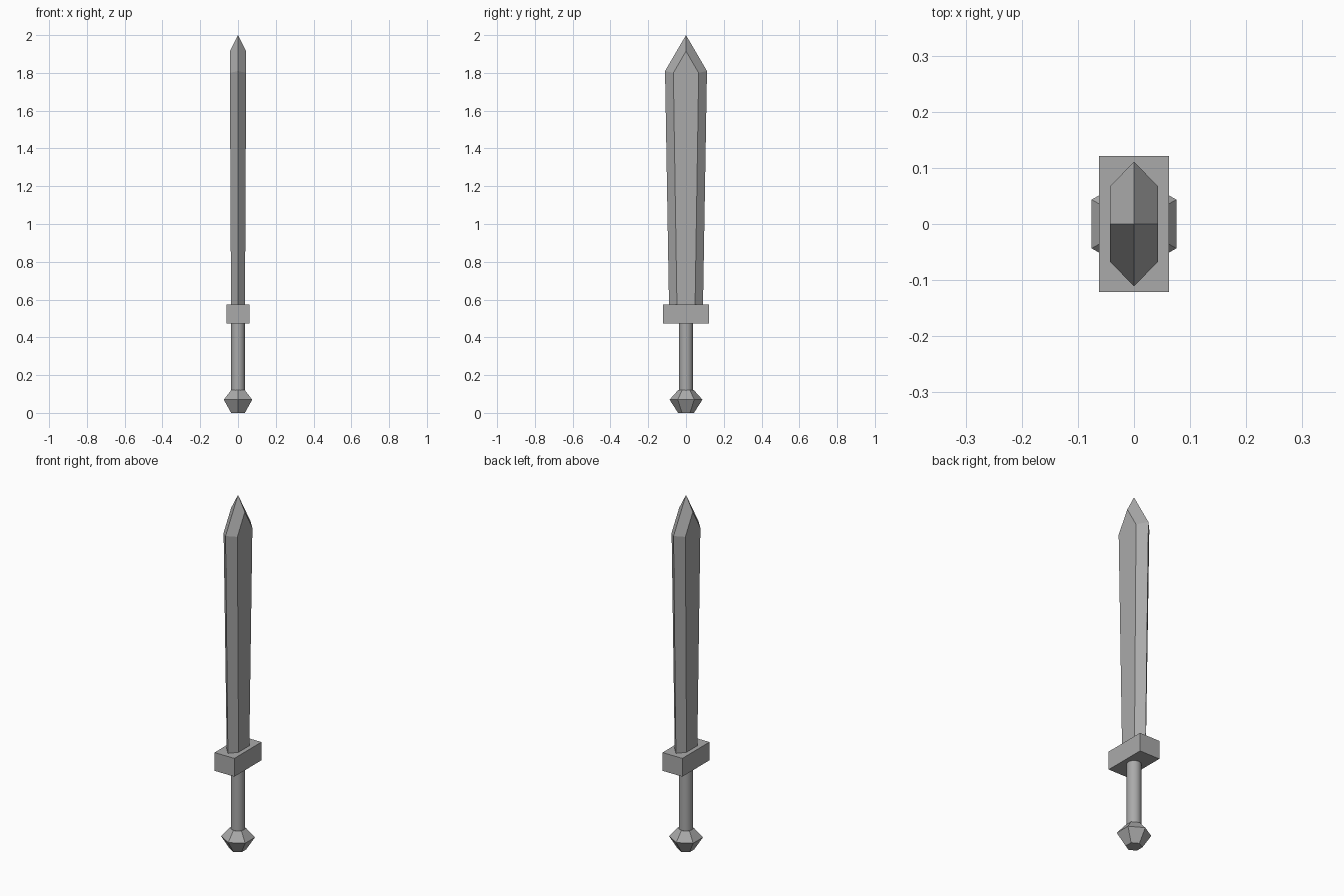
import bpy
import bmesh
from math import pi, radians

cube = bpy.data.objects.get("Cube")
if cube:
    bpy.data.objects.remove(cube, do_unlink=True)

GREY = (0.4, 0.4, 0.4, 1)
steel = bpy.data.materials.new("steel_grey")
steel.use_nodes = True
steel.diffuse_color = GREY
steel.node_tree.nodes["Principled BSDF"].inputs["Base Color"].default_value = GREY


def finish(name, bm):
    """Turn a bmesh into a named, coloured object."""
    bmesh.ops.recalc_face_normals(bm, faces=bm.faces[:])
    mesh = bpy.data.meshes.new(name)
    bm.to_mesh(mesh)
    bm.free()
    mesh.materials.append(steel)
    obj = bpy.data.objects.new(name, mesh)
    bpy.context.collection.objects.link(obj)
    return obj


def lathe(name, profile, sides):
    """Stack rings of (radius, z), first vertex on +y, and cap the ends."""
    from mathutils import Matrix
    bm = bmesh.new()
    rings = []
    for radius, z in profile:
        made = bmesh.ops.create_circle(
            bm, segments=sides, radius=radius,
            matrix=Matrix.Translation((0, 0, z)))
        rings.append(made["verts"])
    for low, high in zip(rings, rings[1:]):
        for i in range(sides):
            j = (i + 1) % sides
            bm.faces.new((low[i], low[j], high[j], high[i]))
    bm.faces.new(rings[0])
    bm.faces.new(rings[-1])
    return finish(name, bm)


def hexagon(bm, thick, flat, edge, z_flat, z_edge):
    """Blade section: two broad flats and a cutting edge at each end."""
    points = [(thick, -flat, z_flat), (thick, flat, z_flat), (0, edge, z_edge),
              (-thick, flat, z_flat), (-thick, -flat, z_flat), (0, -edge, z_edge)]
    return [bm.verts.new(p) for p in points]


# Pommel: six-sided double cone with cut ends
lathe("pommel", [(0.042, 0), (0.087, 0.07), (0.042, 0.12)], 6)

# Grip: round and smooth
grip = lathe("grip", [(0.037, 0.11), (0.037, 0.48)], 16)
bpy.ops.object.select_all(action="DESELECT")
grip.select_set(True)
bpy.context.view_layer.objects.active = grip
bpy.ops.object.shade_smooth_by_angle(angle=radians(30))

# Guard: plain block
bm = bmesh.new()
bmesh.ops.create_cube(bm, size=1)
bmesh.ops.scale(bm, vec=(0.124, 0.242, 0.103), verts=bm.verts[:])
bmesh.ops.translate(bm, vec=(0, 0, 0.5235), verts=bm.verts[:])
finish("guard", bm)

# Blade: widening hexagonal body
bm = bmesh.new()
root = hexagon(bm, 0.037, 0.048, 0.09, 0.572, 0.572)
top = hexagon(bm, 0.043, 0.067, 0.111, 1.8, 1.81)
tip = bm.verts.new((0, 0, 2))
peak = {1: bm.verts.new((0.043, 0, 1.915)), -1: bm.verts.new((-0.043, 0, 1.915))}
bm.faces.new(root)
for i in range(6):
    j = (i + 1) % 6
    side = [root[i], root[j], top[j], top[i]]
    if i in (0, 3):  # broad flats run on up to a pointed end
        side.insert(3, peak[1 if i == 0 else -1])
    bm.faces.new(side)
# Blade point: four bevelled facets
for corner, edge, sign in ((0, 5, 1), (1, 2, 1), (3, 2, -1), (4, 5, -1)):
    bm.faces.new((tip, top[edge], top[corner], peak[sign]))
finish("blade", bm)
